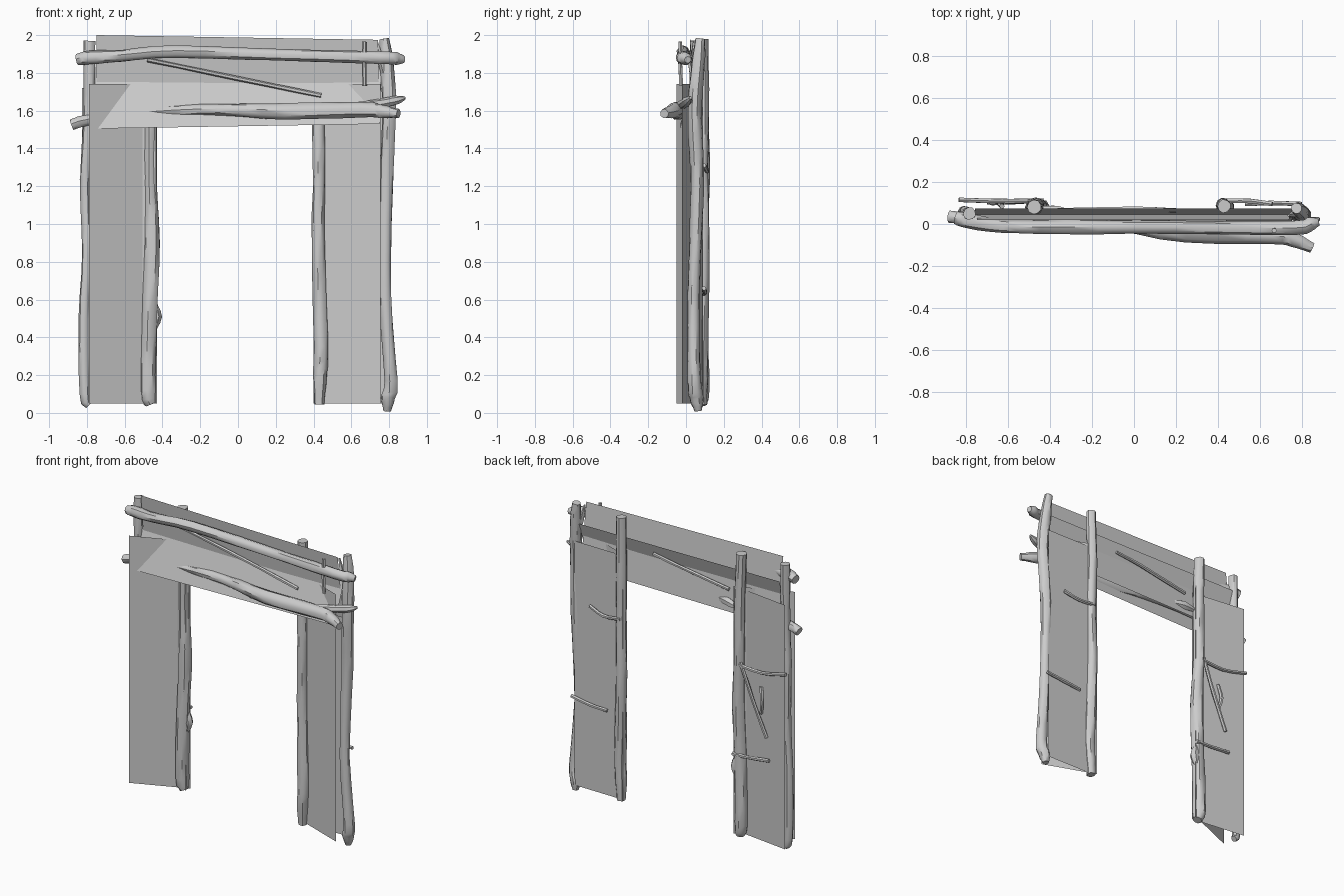
import bpy, bmesh, math, random
from mathutils import Vector

random.seed(4)
if "Cube" in bpy.data.objects:
    bpy.data.objects.remove(bpy.data.objects["Cube"])

grey = bpy.data.materials.new("weathered_grey")
grey.use_nodes = True
colour = (0.6, 0.6, 0.6, 1)
grey.diffuse_color = colour
grey.node_tree.nodes["Principled BSDF"].inputs["Base Color"].default_value = colour


def finish(name, bm, smooth=True):
    bmesh.ops.recalc_face_normals(bm, faces=bm.faces)
    mesh = bpy.data.meshes.new(name)
    bm.to_mesh(mesh)
    bm.free()
    mesh.materials.append(grey)
    obj = bpy.data.objects.new(name, mesh)
    bpy.context.collection.objects.link(obj)
    if smooth:
        bpy.ops.object.select_all(action='DESELECT')
        obj.select_set(True)
        bpy.context.view_layer.objects.active = obj
        bpy.ops.object.shade_smooth_by_angle(angle=math.radians(40))


def spline(points, steps):
    """Smooth path through (x, y, z, radius) points."""
    pts = [Vector(p) for p in points]
    pts = [pts[0] * 2 - pts[1]] + pts + [pts[-1] * 2 - pts[-2]]
    out = []
    for a, b, c, d in zip(pts, pts[1:], pts[2:], pts[3:]):
        for i in range(steps):
            t = i / steps
            out.append(b + (c - a) * t / 2 + (a * 2 - b * 5 + c * 4 - d) * t * t / 2
                       + (b * 3 - a - c * 3 + d) * t ** 3 / 2)
    return out + [pts[-2]]


def log(name, points, sides=9, steps=3, wobble=0.06):
    """Bent, uneven round timber with a blunt broken point at each end."""
    path = spline(points, steps)
    centres = [Vector(p[:3]) for p in path]
    bm = bmesh.new()
    rings = []
    for i, c in enumerate(centres):
        along = (centres[min(i + 1, len(path) - 1)] - centres[max(i - 1, 0)]).normalized()
        u = along.cross(Vector((0, 1, 0))).normalized()
        v = along.cross(u)
        ring = []
        for k in range(sides):
            a = math.tau * k / sides
            r = max(path[i][3], 0.002) * random.uniform(1 - wobble, 1 + wobble)
            ring.append(bm.verts.new(c + (u * math.cos(a) + v * math.sin(a)) * r))
        rings.append(ring)
    for low, high in zip(rings, rings[1:]):
        for k in range(sides):
            n = (k + 1) % sides
            bm.faces.new((low[k], low[n], high[n], high[k]))
    bm.faces.new(rings[0])
    bm.faces.new(rings[-1])
    finish(name, bm)


def sheet(name, *corners):
    """Thin flat hide panel."""
    bm = bmesh.new()
    bm.faces.new([bm.verts.new(p) for p in corners])
    finish(name, bm, smooth=False)


def leg_sheet(name, start, end, top):
    """Upright panel between two (x, y) points."""
    sheet(name, (*start, .05), (*end, .05), (*end, top), (*start, top))


# Each leg has a slanted front panel and a back panel that crosses it
leg_sheet("right_leg_front_panel", (-.79, -.05), (-.43, .10), 1.74)
leg_sheet("right_leg_back_panel", (-.825, .11), (-.435, .06), 1.72)
leg_sheet("left_leg_front_panel", (.40, .11), (.755, -.02), 1.74)
leg_sheet("left_leg_back_panel", (.41, .09), (.785, .085), 1.72)

# Two crossing panels over the opening
sheet("lintel_lower_panel", (-.75, -.03, 1.505), (.75, -.03, 1.53),
      (.76, .075, 1.84), (-.76, .075, 1.85))
sheet("lintel_upper_panel", (-.75, .068, 1.535), (.75, .068, 1.545),
      (.74, .02, 1.975), (-.75, .02, 2.0))

# Upright posts
log("right_outer_post", [(-.79, .05, .04, .02), (-.81, .05, .1, .028), (-.815, .05, .5, .028),
                         (-.80, .05, .85, .026), (-.81, .06, 1.2, .027),
                         (-.79, .05, 1.55, .03), (-.785, .05, 1.97, .03)])
log("right_inner_post", [(-.46, .08, .045, .03), (-.475, .08, .12, .043), (-.47, .075, .5, .042),
                         (-.455, .08, .9, .042), (-.465, .09, 1.25, .036),
                         (-.465, .085, 1.6, .036), (-.475, .08, 1.97, .034)])
log("left_inner_post", [(.43, .085, .045, .028), (.435, .08, .2, .037), (.44, .08, .35, .038),
                        (.425, .09, .9, .035), (.43, .085, 1.3, .033),
                        (.425, .09, 1.6, .034), (.43, .085, 1.98, .032)])
log("left_outer_post", [(.79, .065, .01, .02), (.795, .055, .08, .038), (.81, .045, .17, .036),
                        (.78, .04, .62, .032), (.785, .06, 1.2, .036),
                        (.80, .045, 1.6, .038), (.79, .065, 1.85, .036), (.775, .075, 1.98, .026)])
log("left_post_splinter", [(.79, .06, 1.74, .02), (.76, .045, 1.86, .018),
                           (.738, .04, 1.96, .006)], sides=5)
log("right_post_knot", [(-.455, .085, .43, .015), (-.435, .085, .51, .032),
                        (-.45, .085, .59, .015)], sides=6)

# Cross beams over the opening
log("upper_beam", [(-.85, .03, 1.87, .03), (-.79, .015, 1.88, .037), (-.62, -.01, 1.89, .032),
                   (-.33, -.015, 1.912, .034), (.2, -.015, 1.895, .032),
                   (.75, -.02, 1.88, .034), (.84, 0, 1.875, .033), (.88, .01, 1.87, .018)])
log("lower_beam", [(-.88, .035, 1.525, .03), (-.79, .03, 1.55, .03), (-.45, .03, 1.59, .032),
                   (-.1, .0, 1.605, .032), (.25, -.045, 1.595, .044),
                   (.65, -.055, 1.605, .042), (.76, -.075, 1.595, .036), (.85, -.115, 1.585, .024)])
log("lower_beam_fork", [(.62, -.04, 1.62, .025), (.76, -.01, 1.64, .025),
                        (.84, .01, 1.655, .024), (.885, .025, 1.668, .008)], sides=7)
log("lower_beam_stub", [(-.28, .04, 1.60, .018), (-.36, .06, 1.60, .028),
                        (-.45, .075, 1.585, .012)], sides=6)

# Thin sticks lashed across the panels
sticks = {
    "lintel_diagonal_stick": [(-.48, .02, 1.87), (0, .03, 1.77), (.44, .02, 1.68)],
    "lintel_back_stick": [(.2, .065, 1.78), (0, .072, 1.75), (-.37, .065, 1.69)],
    "lintel_upright_stick": [(.67, -.025, 1.73), (.668, -.03, 1.85), (.67, -.03, 1.965)],
    "right_leg_upper_stick": [(-.46, .11, 1.22), (-.65, .11, 1.21), (-.835, .115, 1.25)],
    "right_leg_lower_stick": [(-.43, .11, .60), (-.55, .11, .605), (-.70, .105, .62)],
    "right_leg_diagonal_stick": [(-.49, .11, 1.24), (-.58, .105, 1.0), (-.68, .1, .77)],
    "right_leg_short_stick": [(-.63, .085, 1.10), (-.645, .1, 1.0), (-.63, .085, .92)],
    "left_leg_upper_stick": [(.42, .11, 1.29), (.55, .11, 1.28), (.66, .095, 1.31)],
    "left_leg_lower_stick": [(.53, .095, .63), (.66, .1, .64), (.80, .095, .66)],
}
for name, path in sticks.items():
    log(name, [(*p, .012) for p in path], sides=6, wobble=.12)
